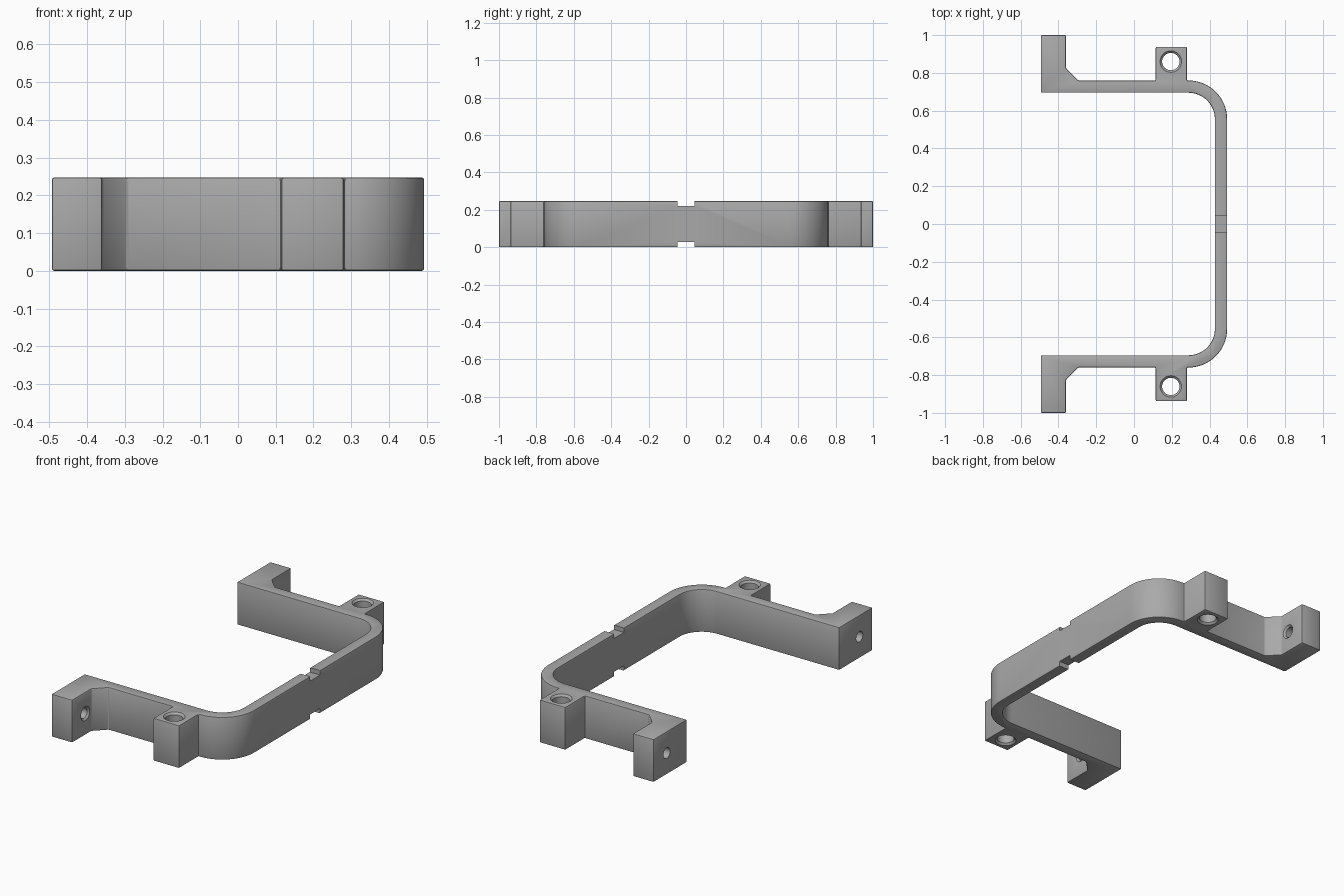
import bpy, bmesh, math
from mathutils import Matrix, Vector

cube = bpy.data.objects.get("Cube")
if cube:
    bpy.data.objects.remove(cube, do_unlink=True)

HEIGHT = 0.247
TAB_X, TAB_Y = 0.195, 0.86
END_X, SCREW_Y = 0.493, 0.88

grey = bpy.data.materials.new("plain grey")
grey.use_nodes = True
grey.diffuse_color = (0.4, 0.4, 0.4, 1)
grey.node_tree.nodes["Principled BSDF"].inputs["Base Color"].default_value = (0.4, 0.4, 0.4, 1)


def make_object(name, bm):
    bmesh.ops.recalc_face_normals(bm, faces=bm.faces)
    mesh = bpy.data.meshes.new(name)
    bm.to_mesh(mesh)
    bm.free()
    mesh.materials.append(grey)
    obj = bpy.data.objects.new(name, mesh)
    bpy.context.collection.objects.link(obj)
    return obj


def arc(cx, cy, r, start, end, steps=16):
    angles = [math.radians(start + (end - start) * i / steps) for i in range(steps + 1)]
    return [(cx + r * math.cos(a), cy + r * math.sin(a)) for a in angles]


def box(name, x, y, z):
    bm = bmesh.new()
    bmesh.ops.create_cube(bm, size=1)
    for v in bm.verts:
        v.co = [lo + (c + 0.5) * (hi - lo) for c, (lo, hi) in zip(v.co, (x, y, z))]
    return make_object(name, bm)


def lathe(name, profile, matrix, sides=40):
    # Round cutter from (radius, height) pairs
    bm = bmesh.new()
    rings = []
    for r, h in profile:
        rings.append([bm.verts.new(matrix @ Vector((x, y, h)))
                      for x, y in arc(0, 0, r, 0, 360, sides)[:-1]])
    for a, b in zip(rings, rings[1:]):
        for i in range(sides):
            j = (i + 1) % sides
            bm.faces.new((a[i], a[j], b[j], b[i]))
    bm.faces.new(rings[0])
    bm.faces.new(rings[-1])
    return make_object(name, bm)


# Bracket outline: back half, then mirrored to the front
outer = arc(0.288, 0.555, 0.205, 0, 90)
outer += [(0.28, 0.76), (0.28, 0.938), (0.115, 0.938), (0.115, 0.76),
          (-0.295, 0.76), (-0.36, 0.825), (-0.36, 1), (-END_X, 1)]
inner = [(-END_X, 0.695)] + arc(0.288, 0.555, 0.14, 90, 0)
half = outer + inner
front = [(x, -y) for x, y in half]
n = len(outer)
outline = outer + inner + front[n:][::-1] + front[:n][::-1]

bm = bmesh.new()
face = bm.faces.new([bm.verts.new((x, y, 0)) for x, y in outline])
top = bmesh.ops.extrude_face_region(bm, geom=[face])["geom"]
bmesh.ops.translate(bm, vec=(0, 0, HEIGHT),
                    verts=[g for g in top if isinstance(g, bmesh.types.BMVert)])
bracket = make_object("bracket", bm)

# Fine chamfer on the outside edges
bevel = bracket.modifiers.new("edge chamfer", "BEVEL")
bevel.width = 0.006
bevel.segments = 2
bevel.limit_method = "ANGLE"
bevel.angle_limit = math.radians(30)

# Notches across the middle of the long bar
cutters = [
    box("top_notch_cutter", (0.3, 0.6), (-0.045, 0.045), (HEIGHT - 0.026, 0.4)),
    box("bottom_notch_cutter", (0.3, 0.6), (-0.045, 0.045), (-0.2, 0.028)),
]

# Countersunk tab holes and screw holes through the end feet
for side in (-1, 1):
    cutters.append(lathe("tab_hole_cutter",
                         [(0.067, -0.01), (0.046, 0.011), (0.046, HEIGHT - 0.011),
                          (0.067, HEIGHT + 0.01)],
                         Matrix.Translation((TAB_X, side * TAB_Y, 0))))
    turn = Matrix.Translation((0, side * SCREW_Y, HEIGHT / 2)) @ Matrix.Rotation(math.pi / 2, 4, "Y")
    cutters.append(lathe("screw_hole_cutter",
                         [(0.03, -0.55), (0.03, -0.37), (0.05, -0.35)], turn))

bpy.context.view_layer.objects.active = bracket
for cutter in cutters:
    cutter.hide_render = True
    cut = bracket.modifiers.new(cutter.name, "BOOLEAN")
    cut.operation = "DIFFERENCE"
    cut.solver = "EXACT"
    cut.object = cutter
for name in [m.name for m in bracket.modifiers]:
    bpy.ops.object.modifier_apply(modifier=name)
for cutter in cutters:
    bpy.data.objects.remove(cutter, do_unlink=True)

bpy.ops.object.select_all(action="DESELECT")
bracket.select_set(True)
bpy.ops.object.shade_smooth_by_angle(angle=math.radians(25))
